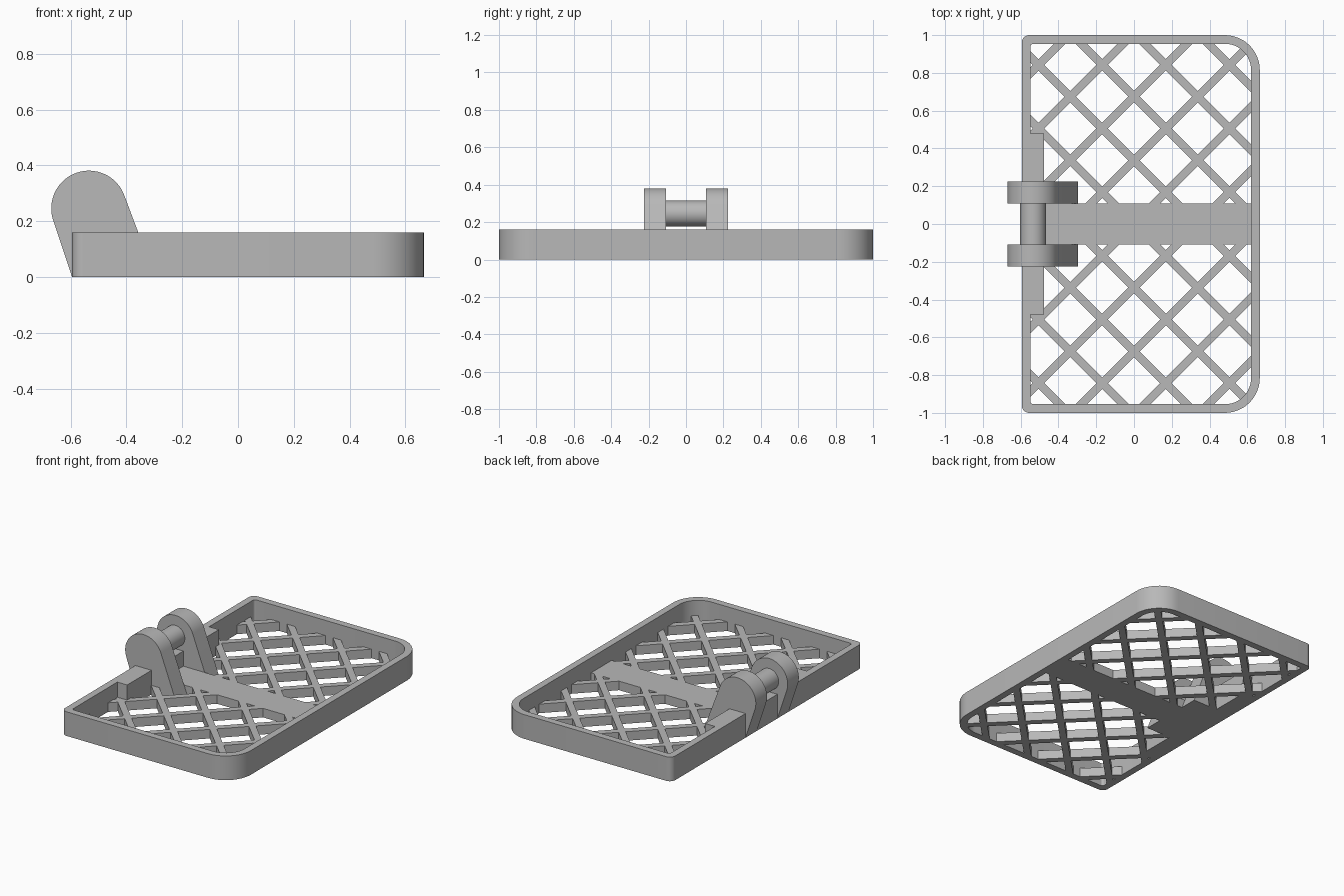
import bpy, bmesh, math

if "Cube" in bpy.data.objects:
    bpy.data.objects.remove(bpy.data.objects["Cube"])

GREY = bpy.data.materials.new("plain_grey")
GREY.diffuse_color = (0.48, 0.48, 0.48, 1)
GREY.use_nodes = True
GREY.node_tree.nodes["Principled BSDF"].inputs["Base Color"].default_value = GREY.diffuse_color

X0, X1, Y1 = -0.594, 0.666, 1.0      # tray outline
WALL, HEIGHT, FLOOR = 0.046, 0.16, 0.06
PITCH, BAR, STRIP = 0.337, 0.043, 0.108


def finish(name, bm, smooth=True):
    bmesh.ops.recalc_face_normals(bm, faces=bm.faces)
    mesh = bpy.data.meshes.new(name)
    bm.to_mesh(mesh)
    bm.free()
    mesh.materials.append(GREY)
    ob = bpy.data.objects.new(name, mesh)
    bpy.context.collection.objects.link(ob)
    bpy.ops.object.select_all(action='DESELECT')
    ob.select_set(True)
    bpy.context.view_layer.objects.active = ob
    if smooth:
        bpy.ops.object.shade_smooth_by_angle(angle=math.radians(30))
    return ob


def prism(bm, points, shift):
    """Extrude a closed 3D polygon along a vector."""
    low = [bm.verts.new(p) for p in points]
    high = [bm.verts.new([a + b for a, b in zip(p, shift)]) for p in points]
    bm.faces.new(low[::-1])
    bm.faces.new(high)
    n = len(low)
    for i in range(n):
        j = (i + 1) % n
        bm.faces.new((low[i], low[j], high[j], high[i]))


def outline(inset):
    """Rounded tray outline: large radius at +x, small radius at -x."""
    pts = []
    for cx, sy, r, start in ((X1, 1, 0.185, 0), (X0, 1, 0.04, 90),
                             (X0, -1, 0.04, 180), (X1, -1, 0.185, 270)):
        sx = 1 if cx > 0 else -1
        ox, oy = cx - sx * r, sy * (Y1 - r)
        rr = max(r - inset, 0.015)
        ox, oy = cx - sx * (inset + rr), sy * (Y1 - inset - rr)
        for k in range(13):
            a = math.radians(start + 90 * k / 12)
            pts.append((ox + rr * math.cos(a), oy + rr * math.sin(a)))
    return pts


# Rim wall
bm = bmesh.new()
rings = [[bm.verts.new((x, y, z)) for x, y in outline(d)]
         for d, z in ((0, 0), (0, HEIGHT), (WALL, HEIGHT), (WALL, 0))]
n = len(rings[0])
for k in range(4):
    a, b = rings[k], rings[(k + 1) % 4]
    for i in range(n):
        j = (i + 1) % n
        bm.faces.new((a[i], a[j], b[j], b[i]))
finish("rim_wall", bm)

# Floor slab
bm = bmesh.new()
prism(bm, [(x, y, 0) for x, y in outline(WALL)], (0, 0, FLOOR))
floor = finish("lattice_floor", bm, smooth=False)

# Diamond openings, trimmed along the solid centre strip
bm = bmesh.new()
half = PITCH / 2
h = half - BAR / math.sqrt(2)
for i in range(-5, 6):
    for j in range(-7, 8):
        if (i + j) % 2 == 0:
            continue
        cx, cy = i * half, j * half
        for s in (1, -1):
            if cy * s < 0:
                continue
            edge = s * STRIP
            base = (cy - s * h) * s          # end nearest the strip
            if base >= STRIP:
                pts = [(cx + h, cy), (cx, cy + h), (cx - h, cy), (cx, cy - h)]
            else:
                w = h - abs(cy - edge)
                pts = [(cx - w, edge), (cx + w, edge)]
                if cy * s > STRIP:
                    pts += [(cx + h, cy), (cx, cy + s * h), (cx - h, cy)]
                else:
                    pts += [(cx, cy + s * h)]
            prism(bm, [(x, y, -0.1) for x, y in pts], (0, 0, 0.3))
cutter = finish("opening_cutter", bm, smooth=False)
cutter.hide_render = True
cutter.hide_viewport = True
mod = floor.modifiers.new("openings", 'BOOLEAN')
mod.operation = 'DIFFERENCE'
mod.solver = 'EXACT'
mod.object = cutter

# Thickened block behind the hinge
bm = bmesh.new()
xa, xb = X0 + WALL, -0.476
prism(bm, [(xa, -0.48, 0), (xb, -0.48, 0), (xb, 0.48, 0), (xa, 0.48, 0)],
      (0, 0, HEIGHT))
finish("hinge_block", bm)

# Hinge ears: round top, slanted sides down to the base
PX, PZ, R = -0.534, 0.246, 0.135
for name, y in (("hinge_ear_front", -0.225), ("hinge_ear_back", 0.108)):
    bm = bmesh.new()
    pts = [(-0.594, y, 0), (-0.297, y, 0)]
    for k in range(33):
        a = math.radians(20 + 180 * k / 32)
        pts.append((PX + R * math.cos(a), y, PZ + R * math.sin(a)))
    prism(bm, pts, (0, 0.117, 0))
    finish(name, bm)

# Hinge pin between the ears
bm = bmesh.new()
prism(bm, [(PX + 0.069 * math.cos(k * math.pi / 20), -0.108,
            PZ + 0.069 * math.sin(k * math.pi / 20)) for k in range(40)],
      (0, 0.216, 0))
finish("hinge_pin", bm)
